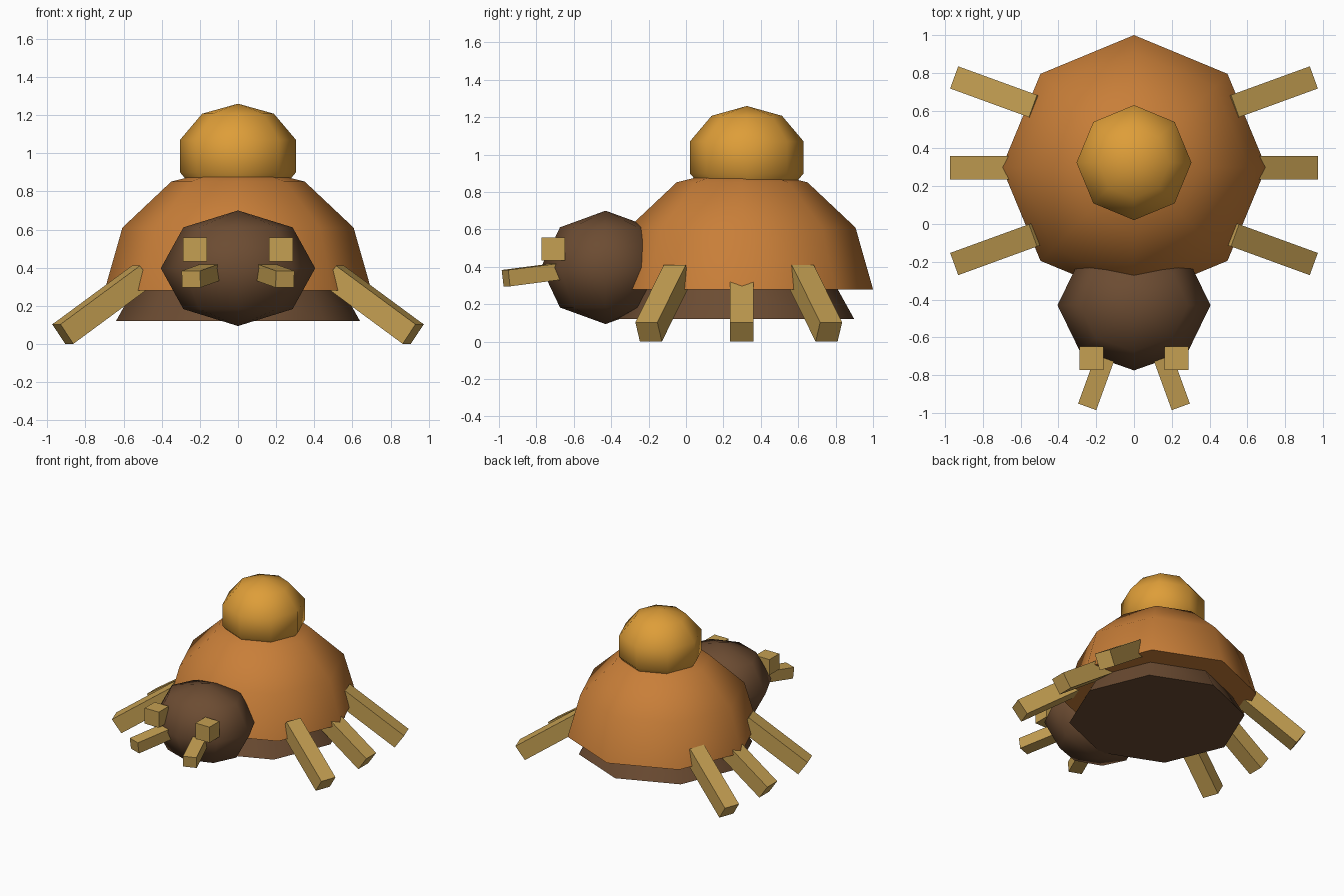
import bpy
import bmesh
from math import radians
from mathutils import Matrix, Vector

cube = bpy.data.objects.get("Cube")
if cube:
    bpy.data.objects.remove(cube, do_unlink=True)


def material(name, rgb):
    m = bpy.data.materials.new(name)
    m.use_nodes = True
    m.diffuse_color = (*rgb, 1)
    m.node_tree.nodes["Principled BSDF"].inputs["Base Color"].default_value = (*rgb, 1)
    return m


ORANGE = material("burnt_orange", (0.58, 0.21, 0.04))
AMBER = material("amber", (0.73, 0.34, 0.04))
BROWN = material("dark_brown", (0.15, 0.072, 0.032))
TAN = material("tan", (0.56, 0.35, 0.085))


def finish(bm, name, mat, smooth=False):
    bmesh.ops.recalc_face_normals(bm, faces=bm.faces)
    mesh = bpy.data.meshes.new(name)
    bm.to_mesh(mesh)
    bm.free()
    mesh.materials.append(mat)
    obj = bpy.data.objects.new(name, mesh)
    bpy.context.collection.objects.link(obj)
    if smooth:
        bpy.ops.object.select_all(action="DESELECT")
        obj.select_set(True)
        bpy.context.view_layer.objects.active = obj
        bpy.ops.object.shade_smooth_by_angle(angle=radians(60))
    return obj


def ball(name, mat, centre, radii, rings, half=False):
    """Eight-sided ellipsoid, optionally cut to a closed upper half."""
    bm = bmesh.new()
    bmesh.ops.create_uvsphere(bm, u_segments=8, v_segments=rings, radius=1)
    if half:
        low = [v for v in bm.verts if v.co.z < -0.01]
        bmesh.ops.delete(bm, geom=low, context="VERTS")
        bmesh.ops.holes_fill(bm, edges=bm.edges, sides=0)
    bm.transform(Matrix.Translation(centre) @ Matrix.Diagonal((*radii, 1)))
    return finish(bm, name, mat, smooth=True)


def box(name, tip, size, yaw=0, tilt=0):
    """Box whose outer upper edge is centred on tip, reaching back along its axis."""
    rot = Matrix.Rotation(radians(yaw), 4, "Z") @ Matrix.Rotation(radians(tilt), 4, "Y")
    offset = Vector((-size[0] / 2, 0, -size[2] / 2))
    bm = bmesh.new()
    bmesh.ops.create_cube(bm, size=1)
    bm.transform(Matrix.Translation(tip) @ rot @ Matrix.Translation(offset)
                 @ Matrix.Diagonal((*size, 1)))
    return finish(bm, name, TAN)


# Body: domed shell, knob on top, head in front
ball("shell", ORANGE, (0, 0.3, 0.28), (0.7, 0.7, 0.66), 6, half=True)
ball("top_knob", AMBER, (0, 0.325, 0.985), (0.32, 0.32, 0.275), 5)
ball("head", BROWN, (0, -0.43, 0.397), (0.405, 0.345, 0.303), 4)

# Tapered underbody
bm = bmesh.new()
bmesh.ops.create_cone(bm, cap_ends=True, segments=8, radius1=0.64, radius2=0.54, depth=0.18)
turn = Matrix.Rotation(radians(0 if any(abs(v.co.x) < 0.01 for v in bm.verts) else 22.5), 4, "Z")
bm.transform(Matrix.Translation((0, 0.26, 0.21)) @ turn)
finish(bm, "underbody", BROWN, smooth=True)

# Paired parts on both sides
LEGS = {"front": (0.952, -0.212, -20), "middle": (0.975, 0.298, 0), "back": (0.952, 0.776, 20)}
for side, s in (("left", 1), ("right", -1)):
    def mirrored(yaw):
        return yaw if s > 0 else 180 - yaw

    for place, (x, y, yaw) in LEGS.items():
        box(f"{place}_leg_{side}", (s * x, y, 0.103), (0.54, 0.125, 0.125), mirrored(yaw), 34.7)
    box(f"eye_{side}", (s * 0.2875, -0.71, 0.558), (0.125, 0.125, 0.125), mirrored(0))
    box(f"mandible_{side}", (s * 0.248, -0.968, 0.383), (0.32, 0.102, 0.088), mirrored(-70), 7)
